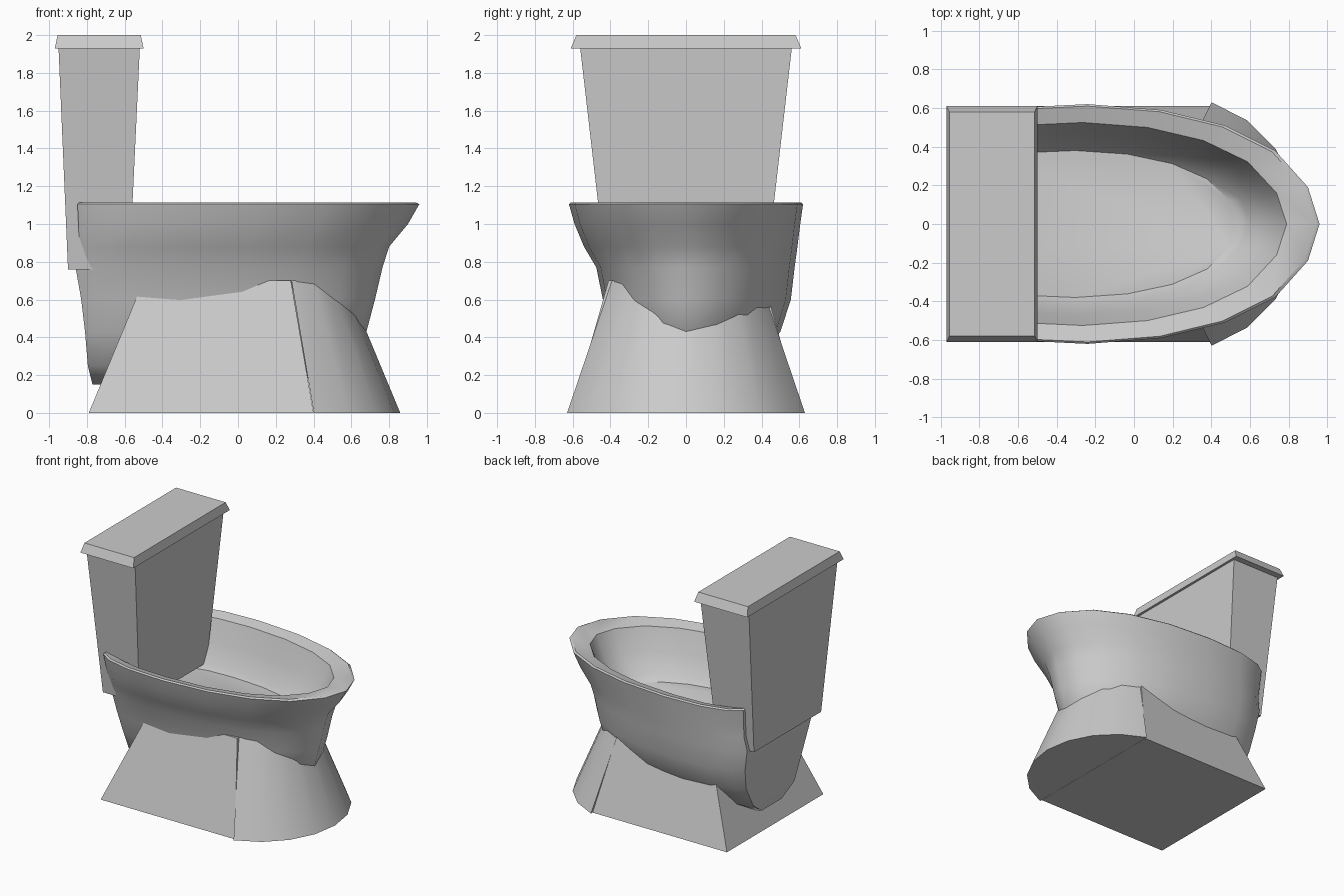
import bpy, bmesh, math

if "Cube" in bpy.data.objects:
    bpy.data.objects.remove(bpy.data.objects["Cube"])

def loft(name, rings, smooth=None):
    """Skin equal-length rings of points and cap both ends."""
    bm = bmesh.new()
    loops = [[bm.verts.new(p) for p in ring] for ring in rings]
    n = len(loops[0])
    for a, b in zip(loops, loops[1:]):
        for i in range(n):
            j = (i + 1) % n
            bm.faces.new((a[i], a[j], b[j], b[i]))
    bm.faces.new(loops[0][::-1])
    bm.faces.new(loops[-1])
    bmesh.ops.recalc_face_normals(bm, faces=bm.faces)
    me = bpy.data.meshes.new(name)
    bm.to_mesh(me)
    bm.free()
    ob = bpy.data.objects.new(name, me)
    bpy.context.collection.objects.link(ob)
    if smooth:
        bpy.ops.object.select_all(action='DESELECT')
        ob.select_set(True)
        bpy.context.view_layer.objects.active = ob
        bpy.ops.object.shade_smooth_by_angle(angle=math.radians(smooth))
    return ob

def rect(z, x0, x1, y):
    return [(x0, -y, z), (x1, -y, z), (x1, y, z), (x0, y, z)]

# Tank and lid: tapered boxes
loft("tank", [rect(0.76, -0.90, -0.575, 0.425), rect(1.93, -0.95, -0.52, 0.56)])
loft("tank_lid", [rect(1.93, -0.97, -0.50, 0.61), rect(2.0, -0.955, -0.515, 0.58)])

# Pedestal: tapered box at the back, part of a 20-sided cone at the front
loft("pedestal_back", [rect(0.0, -0.79, 0.40, 0.61), rect(0.70, -0.50, 0.28, 0.41)])

def arc(z, cx, r):
    return [(cx + r * math.cos(math.radians(a)), r * math.sin(math.radians(a)), z)
            for a in range(-72, 73, 18)]

loft("pedestal_front", [arc(0.0, 0.197, 0.662), arc(0.70, 0.156, 0.412)], 30)

# Bowl: one plan outline stretched to each level, up the outside and down the inside
half = [(0.90, 0.19), (0.73, 0.38), (0.47, 0.51), (0.14, 0.59), (-0.24, 0.62),
        (-0.55, 0.605), (-0.76, 0.555), (-0.85, 0.49), (-0.85, 0.22)]
plan = [(0.96, 0)] + half + [(-0.85, 0)] + [(x, -y) for x, y in reversed(half)]

def bowl_ring(z, xb, xf, yn, yp):
    return [(xb + (xf - xb) * (x + 0.85) / 1.81, y / 0.62 * (yp if y > 0 else yn), z)
            for x, y in plan]

levels = [  # z, back x, front x, half width on -y, half width on +y
    (0.15, -0.77, 0.30, 0.14, 0.18),
    (0.25, -0.795, 0.50, 0.30, 0.36),
    (0.43, -0.81, 0.68, 0.38, 0.50),
    (0.60, -0.83, 0.725, 0.44, 0.555),
    (0.77, -0.86, 0.765, 0.475, 0.575),
    (0.88, -0.84, 0.80, 0.54, 0.59),
    (1.00, -0.845, 0.90, 0.59, 0.605),
    (1.105, -0.85, 0.96, 0.62, 0.62),
    (1.115, -0.84, 0.94, 0.61, 0.61),
    (1.09, -0.80, 0.79, 0.525, 0.525),
    (0.92, -0.78, 0.72, 0.47, 0.47),
    (0.77, -0.75, 0.60, 0.41, 0.41),
    (0.73, -0.73, 0.54, 0.38, 0.38),
]
loft("bowl", [bowl_ring(*l) for l in levels], 40)
